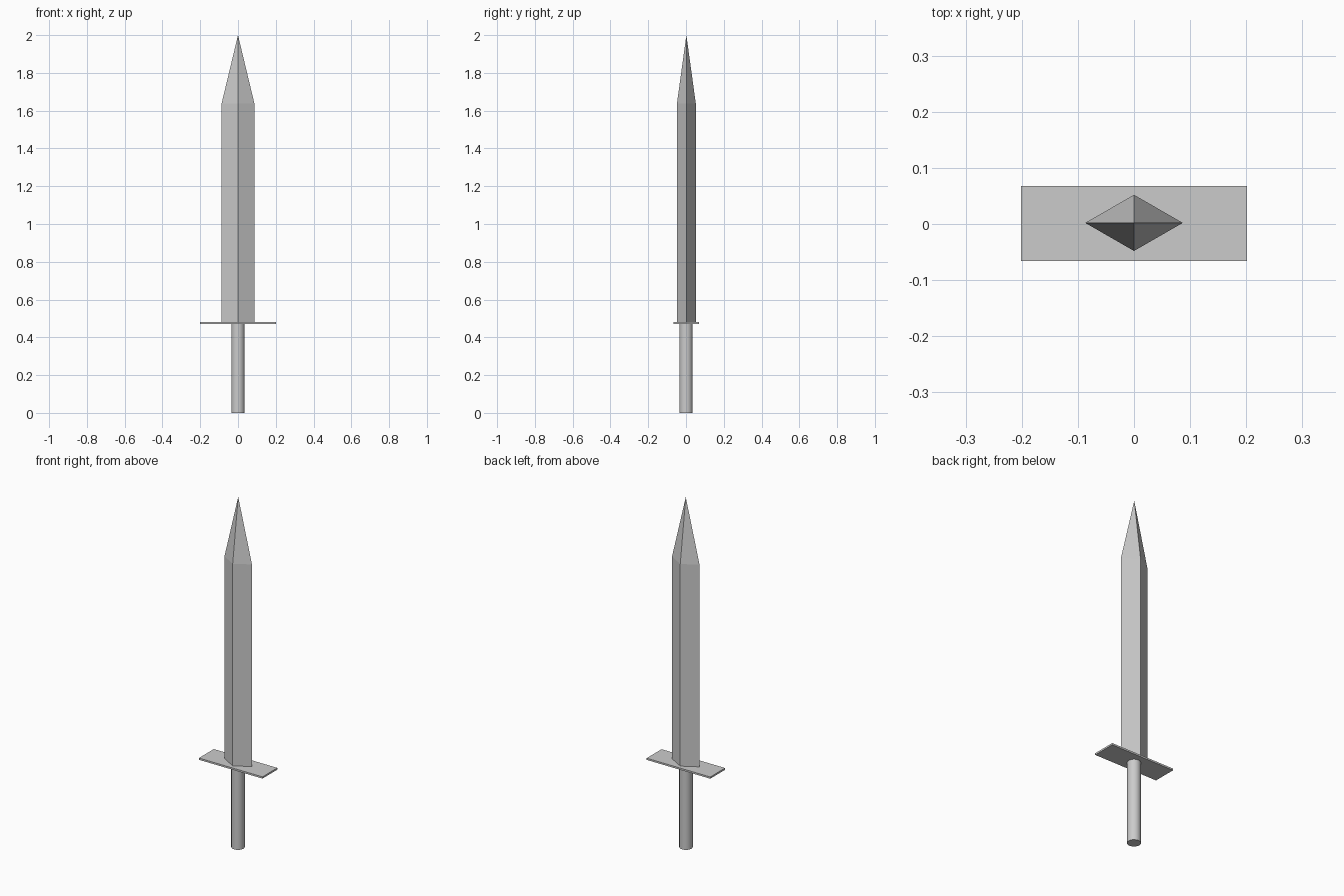
import bpy, bmesh
from mathutils import Matrix

cube = bpy.data.objects.get("Cube")
if cube:
    bpy.data.objects.remove(cube, do_unlink=True)

# Single plain grey used on every part
grey = bpy.data.materials.new("plain_grey")
grey.use_nodes = True
color = (0.6, 0.6, 0.6, 1)
grey.diffuse_color = color
grey.node_tree.nodes["Principled BSDF"].inputs["Base Color"].default_value = color


def finish(name, bm):
    bmesh.ops.recalc_face_normals(bm, faces=bm.faces)
    mesh = bpy.data.meshes.new(name)
    bm.to_mesh(mesh)
    bm.free()
    mesh.materials.append(grey)
    obj = bpy.data.objects.new(name, mesh)
    bpy.context.collection.objects.link(obj)
    return obj


# Blade: diamond cross-section drawn up to a four-sided point
HALF_W, HALF_D, BASE, SHOULDER, TIP, OFF = 0.087, 0.05, 0.482, 1.637, 2.0, 0.002
bm = bmesh.new()
section = [(HALF_W, 0), (0, HALF_D), (-HALF_W, 0), (0, -HALF_D)]
low, high = [[bm.verts.new((x, y + OFF, z)) for x, y in section] for z in (BASE, SHOULDER)]
tip = bm.verts.new((0, OFF, TIP))
bm.faces.new(low)
for i in range(4):
    j = (i + 1) % 4
    bm.faces.new((low[i], low[j], high[j], high[i]))
    bm.faces.new((high[i], high[j], tip))
finish("blade", bm)

# Guard: thin flat crosspiece
bm = bmesh.new()
bmesh.ops.create_cube(bm, size=1, matrix=Matrix.Translation((0, 0.001, 0.475))
                      @ Matrix.Diagonal((0.402, 0.134, 0.01, 1)))
finish("guard", bm)

# Grip: round handle running up to the blade
GRIP_TOP = 0.484
bm = bmesh.new()
bmesh.ops.create_cone(bm, cap_ends=True, segments=32, radius1=0.035, radius2=0.035,
                      depth=GRIP_TOP, matrix=Matrix.Translation((0, 0, GRIP_TOP / 2)))
grip = finish("grip", bm)
bpy.ops.object.select_all(action="DESELECT")
grip.select_set(True)
bpy.context.view_layer.objects.active = grip
bpy.ops.object.shade_smooth_by_angle()
